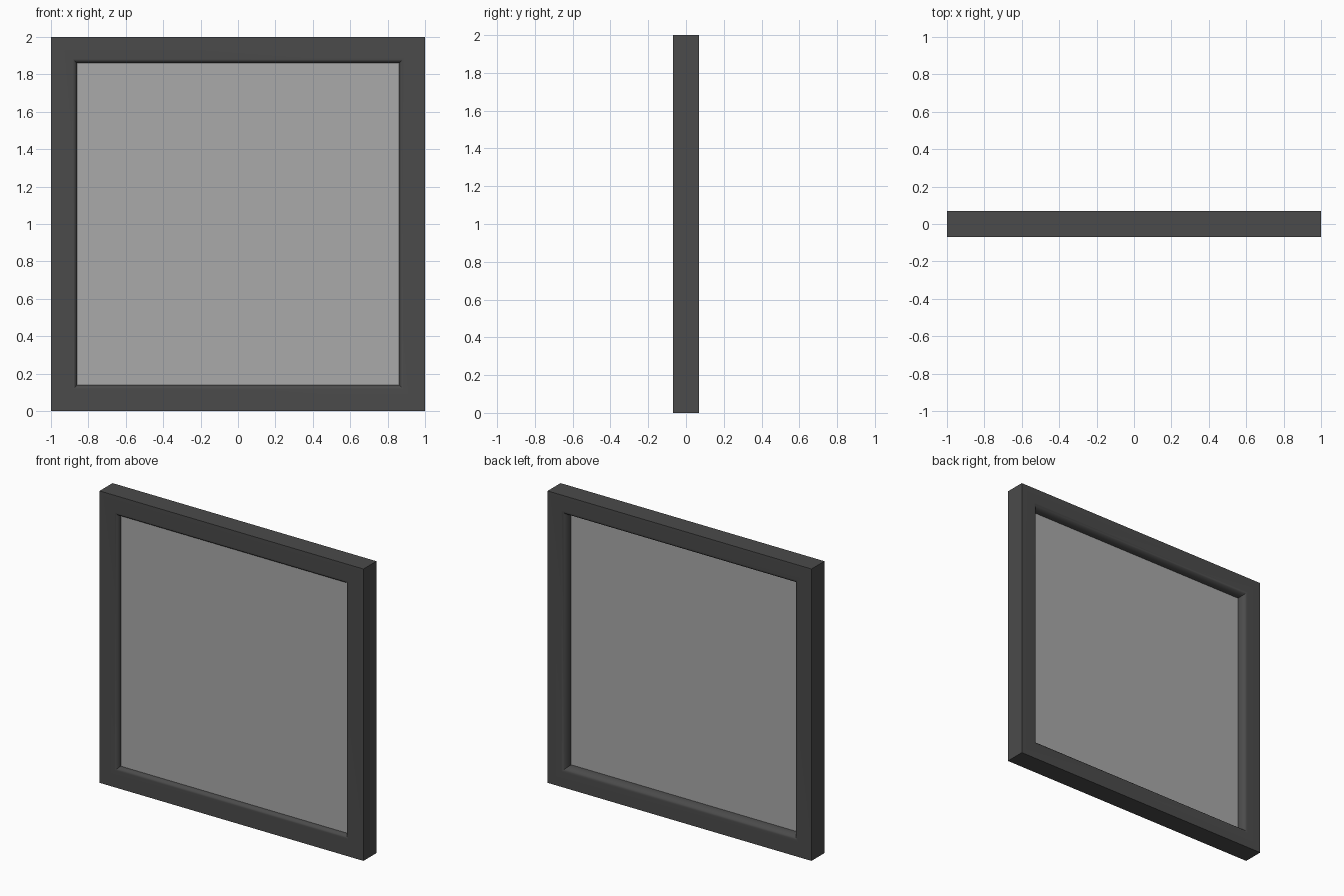
import bpy, bmesh, math

if "Cube" in bpy.data.objects:
    bpy.data.objects.remove(bpy.data.objects["Cube"])


def material(name, v, a=1.0):
    m = bpy.data.materials.new(name)
    m.diffuse_color = (v, v, v, a)
    m.use_nodes = True
    m.node_tree.nodes["Principled BSDF"].inputs["Base Color"].default_value = m.diffuse_color
    return m


def make_object(name, bm, mat):
    bmesh.ops.recalc_face_normals(bm, faces=bm.faces)
    me = bpy.data.meshes.new(name)
    bm.to_mesh(me)
    bm.free()
    ob = bpy.data.objects.new(name, me)
    bpy.context.collection.objects.link(ob)
    me.materials.append(mat)
    bpy.context.view_layer.objects.active = ob
    ob.select_set(True)
    bpy.ops.object.shade_smooth_by_angle(angle=math.radians(35))
    ob.select_set(False)
    return ob


def arc(w0, y0, w1, y1, n=6):
    # convex quarter ellipse from the flat face (w0, y0) to the inner wall (w1, y1)
    return [(w0 + (w1 - w0) * math.sin(i / n * math.pi / 2),
             y1 + (y0 - y1) * math.cos(i / n * math.pi / 2)) for i in range(n + 1)]


# frame: moulding profile (inset from outer edge, depth) swept round a mitred square
T = 0.07
front = arc(0.115, -T, 0.14, -0.04)
back = arc(0.105, T, 0.14, 0.015)
profile = [(0, T), (0, -T)] + front + back[::-1]
bm = bmesh.new()
rings = [[bm.verts.new((sx * (1 - w), y, 1 + sz * (1 - w))) for w, y in profile]
         for sx, sz in ((-1, -1), (1, -1), (1, 1), (-1, 1))]
n = len(profile)
for k in range(4):
    a, b = rings[k], rings[(k + 1) % 4]
    for i in range(n):
        j = (i + 1) % n
        bm.faces.new((a[i], a[j], b[j], b[i]))
make_object("window_frame", bm, material("dark_frame", 0.07))

# pane: thin slab seated in the frame
bm = bmesh.new()
bmesh.ops.create_cube(bm, size=1)
for v in bm.verts:
    v.co = (v.co.x * 1.74, -0.0125 + v.co.y * 0.055, 1 + v.co.z * 1.74)
make_object("pane", bm, material("grey_pane", 0.4))
